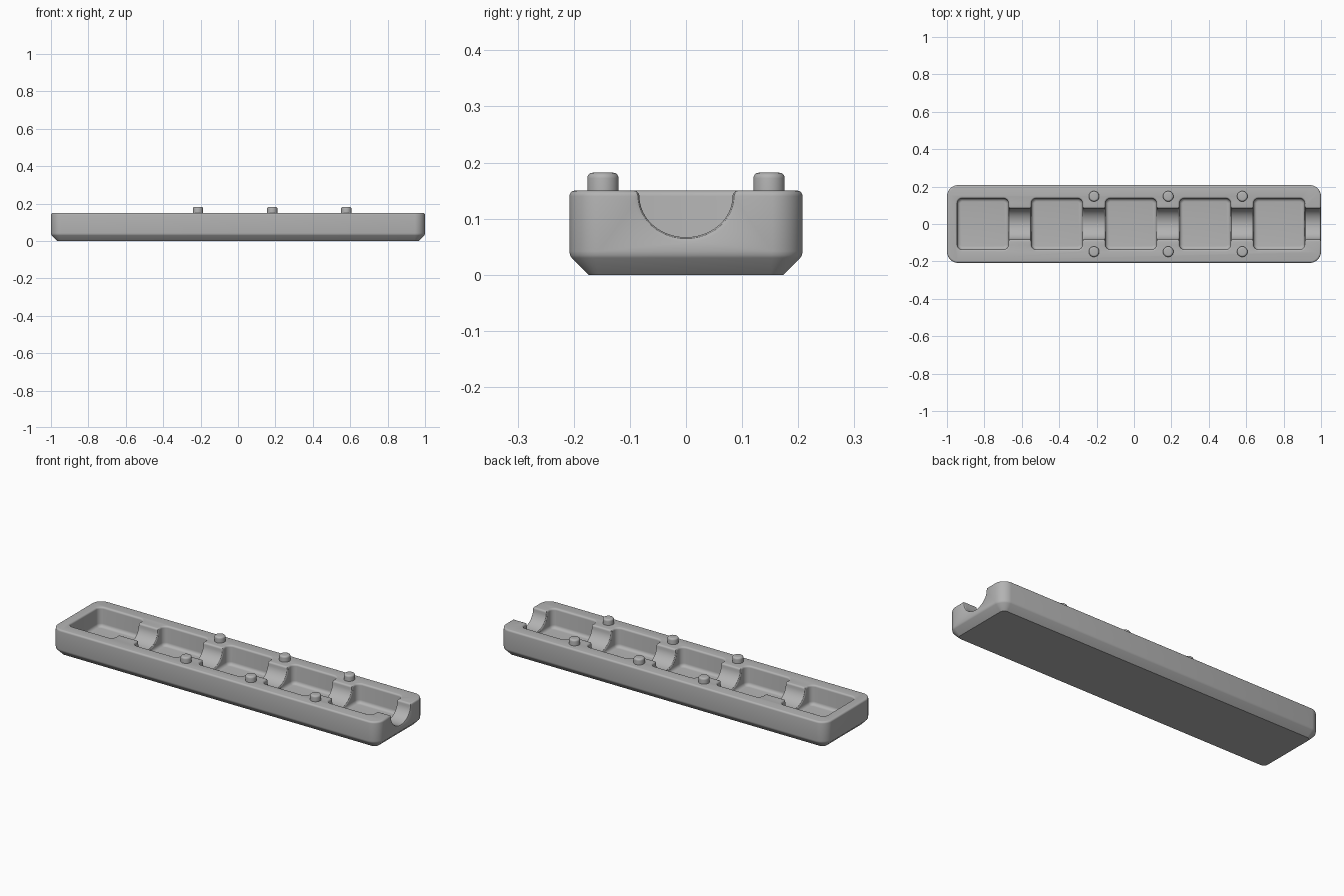
import bpy
import bmesh
from math import pi, sin, cos

old = bpy.data.objects.get("Cube")
if old:
    bpy.data.objects.remove(old, do_unlink=True)

HEIGHT = 0.15
PITCH = 0.396
POCKETS = [-0.808 + PITCH * i for i in range(5)]
HALF = 0.137        # half width of a pocket
CHANNEL = 0.083     # channel radius
FILLET = 0.01

grey = bpy.data.materials.new("plain grey")
grey.use_nodes = True
colour = (0.45, 0.45, 0.45, 1)
grey.diffuse_color = colour
grey.node_tree.nodes["Principled BSDF"].inputs["Base Color"].default_value = colour


def loft(bm, rings):
    """Skin a list of closed rings and cap both ends."""
    loops = [[bm.verts.new(p) for p in ring] for ring in rings]
    for a, b in zip(loops, loops[1:]):
        for i in range(len(a)):
            j = (i + 1) % len(a)
            bm.faces.new((a[i], a[j], b[j], b[i]))
    bm.faces.new(loops[0][::-1])
    bm.faces.new(loops[-1])


def rounded_ring(cx, cy, hx, hy, r, z, steps=8):
    """Rounded rectangle at height z."""
    ring = []
    for q, (sx, sy) in enumerate([(1, 1), (-1, 1), (-1, -1), (1, -1)]):
        for k in range(steps):
            a = (q + (k + 0.5) / steps) * pi / 2
            ring.append((cx + sx * (hx - r) + r * cos(a),
                         cy + sy * (hy - r) + r * sin(a), z))
    return ring


def quarter(n=5):
    return [i / n * pi / 2 for i in range(n + 1)]


def make_object(name, bm):
    bmesh.ops.recalc_face_normals(bm, faces=bm.faces[:])
    mesh = bpy.data.meshes.new(name)
    bm.to_mesh(mesh)
    bm.free()
    mesh.materials.append(grey)
    obj = bpy.data.objects.new(name, mesh)
    bpy.context.collection.objects.link(obj)
    return obj


def smooth(obj):
    bpy.ops.object.select_all(action='DESELECT')
    obj.select_set(True)
    bpy.context.view_layer.objects.active = obj
    bpy.ops.object.shade_smooth_by_angle(angle=pi / 6)


# Tray block: chamfered foot, straight sides, rounded top rim
profile = [(0.034, 0), (0.004, 0.03), (0.001, 0.035), (0, 0.042)]
profile += [(FILLET * (1 - cos(a)), HEIGHT - FILLET + FILLET * sin(a)) for a in quarter()]
bm = bmesh.new()
loft(bm, [rounded_ring(0, 0, 1 - d, 0.208 - d, 0.06 - d, z) for d, z in profile])
tray = make_object("tray", bm)

# Pocket cutters: rounded floor edge and flared mouth
FLOOR, FLOOR_R = 0.042, 0.018
profile = [(-FLOOR_R * (1 - sin(a)), FLOOR + FLOOR_R * (1 - cos(a))) for a in quarter()]
profile += [(FILLET * (1 - cos(a)), HEIGHT - FILLET + FILLET * sin(a)) for a in quarter()]
profile.append((FILLET, HEIGHT + 0.05))
bm = bmesh.new()
for x in POCKETS:
    loft(bm, [rounded_ring(x, 0, HALF + d, HALF + d, 0.028 + d, z) for d, z in profile])
pocket_cutter = make_object("pocket_cutter", bm)


# Channel cutter: half round trough, flared at the top and at each wall
def channel_ring(x, grow):
    r = CHANNEL + grow
    half = [(r + FILLET * (1 - cos(a)), HEIGHT - FILLET + FILLET * sin(a)) for a in quarter()]
    half.append((r + FILLET, HEIGHT + 0.05))
    low = HEIGHT - FILLET
    arc = [(r * cos(pi * i / 24), low - (r - FILLET) * sin(pi * i / 24)) for i in range(1, 24)]
    right = half[::-1]
    left = [(-y, z) for y, z in half]
    return [(x, y, z) for y, z in right + arc + left]


stations = [(POCKETS[0], FILLET)]
for x in POCKETS:
    start = x + HALF
    end = x + PITCH - HALF if x != POCKETS[-1] else 1
    for a in quarter():
        stations.append((start + FILLET * sin(a), FILLET * (1 - sin(pi / 2 - (pi / 2 - a)))))
    for a in reversed(quarter()):
        stations.append((end - FILLET * sin(a), FILLET * (1 - sin(a))))
# Quarter round flare: growth follows the distance to the wall
stations = [(x, FILLET - (max(0, FILLET ** 2 - g ** 2)) ** 0.5) for x, g in stations[1:]]
stations = [(POCKETS[0], FILLET)] + stations + [(1.05, FILLET)]
bm = bmesh.new()
loft(bm, [channel_ring(x, g) for x, g in stations])
channel_cutter = make_object("channel_cutter", bm)

# Cut the tray
bpy.context.view_layer.objects.active = tray
for cutter in (pocket_cutter, channel_cutter):
    cutter.hide_render = True
    mod = tray.modifiers.new("cut", 'BOOLEAN')
    mod.operation = 'DIFFERENCE'
    mod.solver = 'EXACT'
    mod.object = cutter
    bpy.ops.object.modifier_apply(modifier=mod.name)
    bpy.data.objects.remove(cutter, do_unlink=True)
smooth(tray)

# Locating pegs on both long rims
PEG_R = 0.028
profile = [(0, HEIGHT - 0.01)]
profile += [(FILLET * (1 - cos(a)), 0.172 + FILLET * sin(a)) for a in quarter()]
for i, x in enumerate((-0.214, 0.183, 0.579), 1):
    for side, y in (("front", -0.148), ("back", 0.148)):
        bm = bmesh.new()
        loft(bm, [rounded_ring(x, y, PEG_R - d, PEG_R - d, PEG_R - d, z) for d, z in profile])
        smooth(make_object(f"{side}_peg_{i}", bm))
